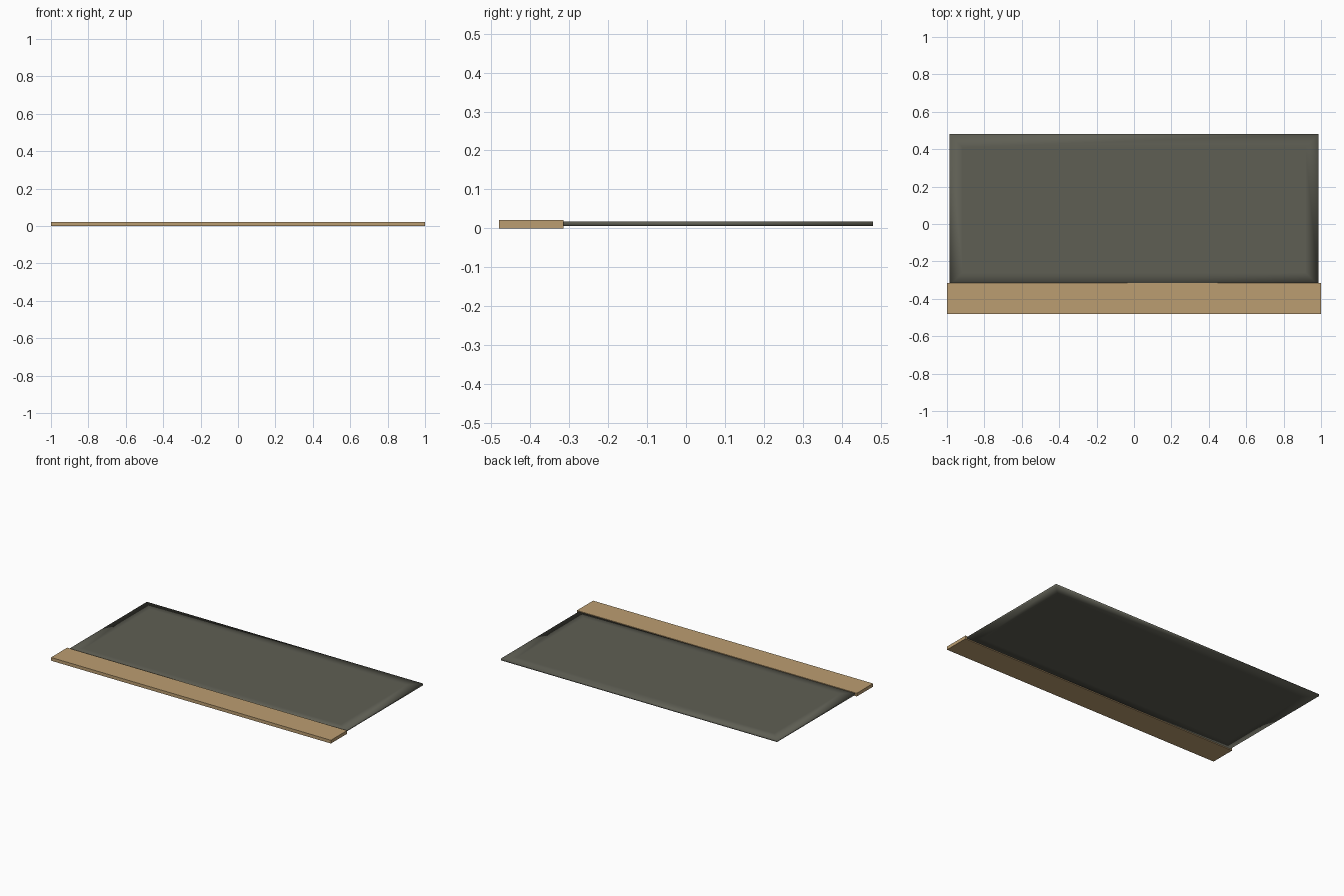
import bpy, bmesh

if "Cube" in bpy.data.objects:
    bpy.data.objects.remove(bpy.data.objects["Cube"])


def material(name, rgb):
    m = bpy.data.materials.new(name)
    m.diffuse_color = (*rgb, 1)
    m.use_nodes = True
    m.node_tree.nodes["Principled BSDF"].inputs["Base Color"].default_value = m.diffuse_color
    return m


def slab(name, lo, hi, mat, rim=0.0):
    """Box between two corners; a rim adds inset loops and soft shading."""
    bm = bmesh.new()
    bmesh.ops.create_cube(bm, size=1)
    for v in bm.verts:
        v.co = [(a + b) / 2 + c * (b - a) for a, b, c in zip(lo, hi, v.co)]
    if rim:
        bm.normal_update()
        flat = [f for f in bm.faces if abs(f.normal.z) > 0.9]
        bmesh.ops.inset_individual(bm, faces=flat, thickness=rim)
        for f in bm.faces:
            f.smooth = True
    me = bpy.data.meshes.new(name)
    bm.to_mesh(me)
    bm.free()
    me.materials.append(mat)
    ob = bpy.data.objects.new(name, me)
    bpy.context.collection.objects.link(ob)
    return ob


wood = material("light wood", (0.50, 0.34, 0.165))
dark = material("dark olive grey", (0.113, 0.113, 0.088))

# Wooden strip along the front
slab("front_wood_strip", (-1, -0.48, 0), (1, -0.315, 0.021), wood)
# Thin soft-edged panel, its front edge let into the strip
slab("dark_panel", (-0.987, -0.33, 0.006), (0.987, 0.48, 0.017), dark, rim=0.1)
